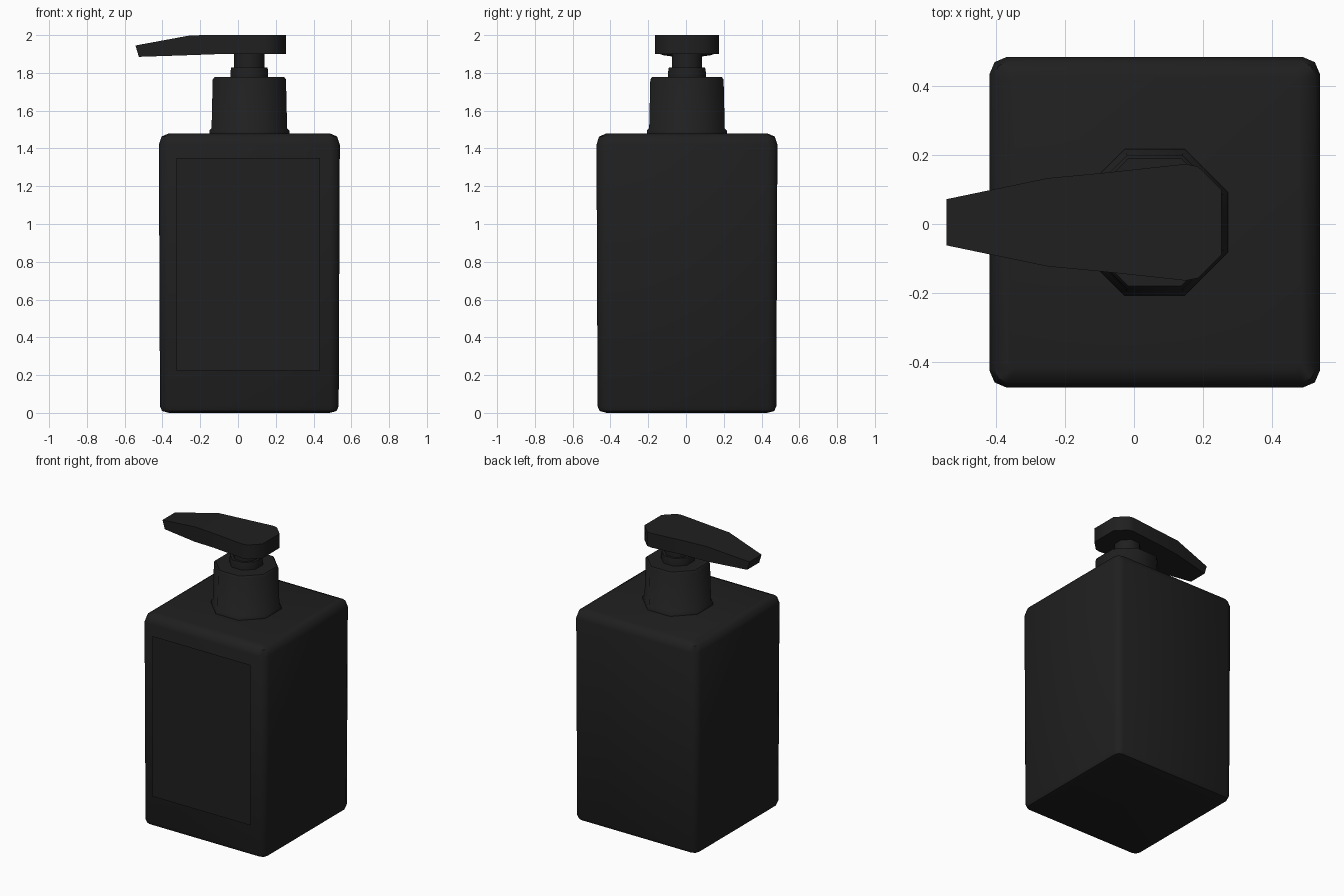
import bpy, bmesh, math

if "Cube" in bpy.data.objects:
    bpy.data.objects.remove(bpy.data.objects["Cube"])

CX, CY = 0.06, 0.005

mat = bpy.data.materials.new("black_plastic")
mat.diffuse_color = (0.014, 0.014, 0.014, 1)
mat.use_nodes = True
mat.node_tree.nodes["Principled BSDF"].inputs["Base Color"].default_value = mat.diffuse_color


def finish(name, bm, angle=40):
    bmesh.ops.recalc_face_normals(bm, faces=bm.faces)
    me = bpy.data.meshes.new(name)
    bm.to_mesh(me)
    bm.free()
    ob = bpy.data.objects.new(name, me)
    bpy.context.collection.objects.link(ob)
    me.materials.append(mat)
    bpy.ops.object.select_all(action='DESELECT')
    ob.select_set(True)
    bpy.context.view_layer.objects.active = ob
    bpy.ops.object.shade_smooth_by_angle(angle=math.radians(angle))
    return ob


def loft(name, rings, angle=40):
    """Bridge equal-length rings of points and cap both ends."""
    bm = bmesh.new()
    loops = [[bm.verts.new(p) for p in r] for r in rings]
    n = len(loops[0])
    for a, b in zip(loops, loops[1:]):
        for i in range(n):
            j = (i + 1) % n
            bm.faces.new((a[i], a[j], b[j], b[i]))
    bm.faces.new(loops[0])
    bm.faces.new(loops[-1])
    return finish(name, bm, angle)


def octagon(apothem, z):
    r = apothem / math.cos(math.pi / 8)
    return [(CX + r * math.cos((i + .5) * math.pi / 4),
             CY + r * math.sin((i + .5) * math.pi / 4), z) for i in range(8)]


def rounded_square(half, c, z):
    # quarter corner: two chamfer steps, repeated by rotation
    pts = [(half, half - c), (half - c * .3, half - c * .3), (half - c, half)]
    out = []
    for k in range(4):
        for x, y in pts:
            for _ in range(k):
                x, y = -y, x
            out.append((CX + x, CY + y, z))
    return out


# bottle body, slightly wider at the top
loft("bottle_body", [rounded_square(h, c, z) for h, c, z in [
    (0.425, 0.02, 0.0), (0.462, 0.035, 0.01), (0.473, 0.045, 0.035),
    (0.479, 0.05, 1.42), (0.465, 0.04, 1.463), (0.425, 0.02, 1.48)]], 50)

# front label, a thin sheet just off the body
bm = bmesh.new()
bm.faces.new([bm.verts.new((x, -0.483, z)) for x, z in
              [(-0.325, 0.225), (0.435, 0.225), (0.435, 1.35), (-0.325, 1.35)]])
label = finish("label", bm)
if label.data.polygons[0].normal.y > 0:
    label.data.flip_normals()

# screw collar with flange
loft("collar", [octagon(a, z) for a, z in [
    (0.212, 1.475), (0.212, 1.495), (0.2, 1.507), (0.194, 1.765),
    (0.185, 1.777)]], 50)

# pump stem with lower ring
loft("pump_stem", [octagon(a, z) for a, z in [
    (0.1, 1.77), (0.1, 1.805), (0.096, 1.828), (0.08, 1.828),
    (0.08, 1.91)]], 50)

# pump head and nozzle: plan sections along x (x, half width, bottom, top)
sections = [(-0.525, -0.543, 0.067, 1.885, 1.945), (-0.25, -0.25, 0.128, 1.894, 1.999),
            (-0.09, -0.09, 0.143, 1.9, 2.0), (0.15, 0.15, 0.169, 1.9, 2.0),
            (0.185, 0.185, 0.162, 1.9, 2.0), (0.253, 0.253, 0.095, 1.9, 2.0)]
loft("pump_head", [[(xb, CY - w, zb), (xb, CY + w, zb),
                    (xt, CY + w, zt), (xt, CY - w, zt)]
                   for xb, xt, w, zb, zt in sections], 50)
